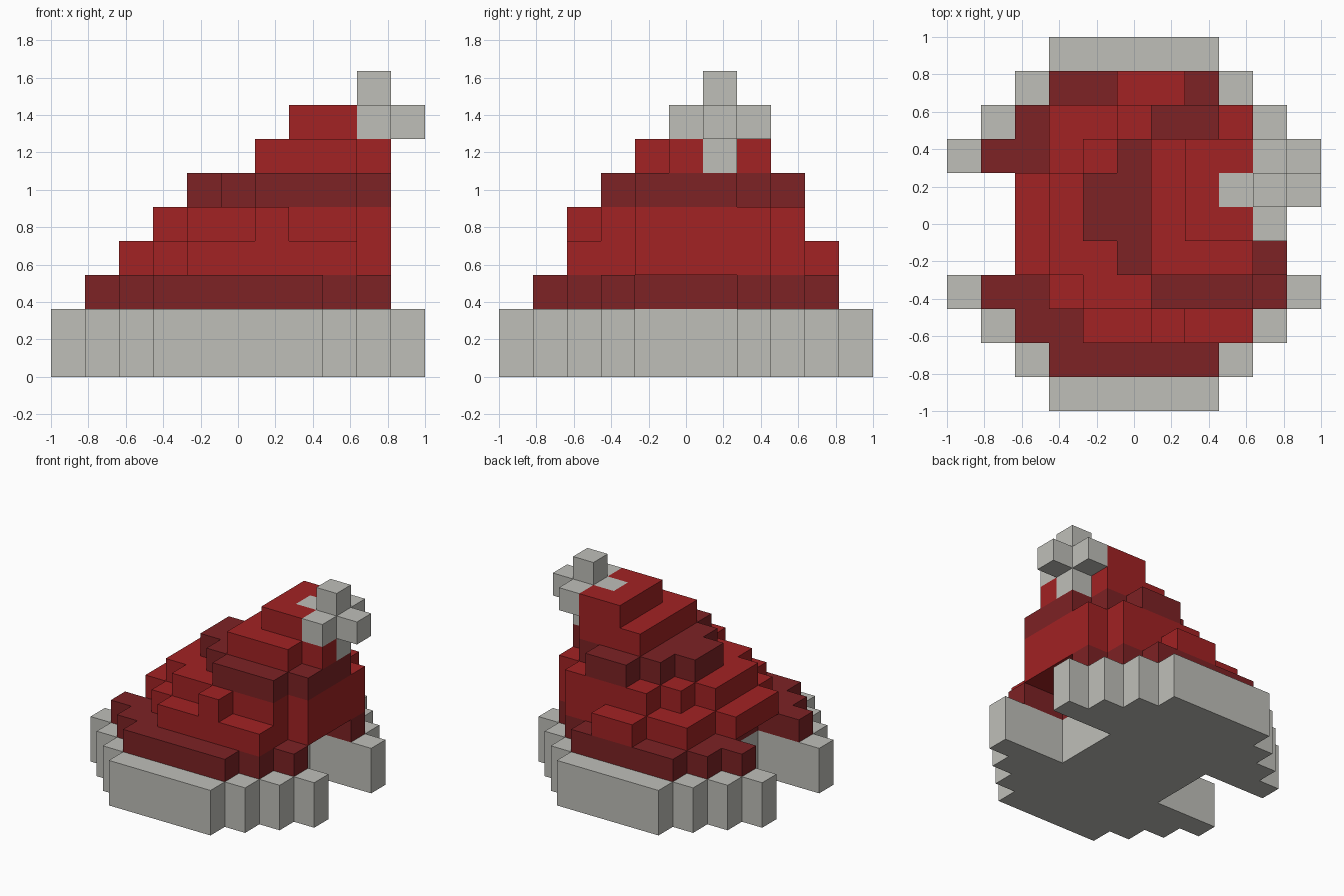
import bpy, bmesh
from mathutils import Vector

if "Cube" in bpy.data.objects:
    bpy.data.objects.remove(bpy.data.objects["Cube"])

U = 2 / 11  # edge of one block; the plan is an 11 x 11 grid


def material(name, rgb):
    m = bpy.data.materials.new(name)
    m.diffuse_color = (*rgb, 1)
    m.use_nodes = True
    m.node_tree.nodes["Principled BSDF"].inputs["Base Color"].default_value = m.diffuse_color
    return m


WHITE = material("wool white", (0.52, 0.52, 0.485))
RED = material("bright red", (0.36, 0.016, 0.017))
DARK = material("dark red", (0.205, 0.016, 0.018))


def slab(layers, rows):
    """Blocks for the given layers; rows maps y row -> (first, last) x cell."""
    return {(x, y, z) for z in layers
            for y, (a, b) in rows.items() for x in range(a, b + 1)}


# Fluffy brim with a notch at each side
brim = slab((0, 1), {0: (3, 7), 1: (2, 8), 2: (1, 9), 3: (0, 10),
                     4: (3, 7), 5: (3, 7), 6: (3, 7),
                     7: (0, 10), 8: (1, 9), 9: (2, 8), 10: (3, 7)})

# Dark band directly above the brim
lower_band = slab((2,), {1: (3, 7), 2: (2, 8), 3: (1, 9),
                         4: (3, 7), 5: (3, 7), 6: (3, 7),
                         7: (1, 9), 8: (2, 8), 9: (3, 7)})

# Two bright layers of the hat body
body = slab((3,), {2: (4, 8), 3: (3, 8), 4: (2, 9), 5: (2, 9), 6: (2, 9),
                   7: (3, 9), 8: (3, 8), 9: (5, 6)})
body |= slab((4,), {2: (6, 6), 3: (4, 8), 4: (3, 9), 5: (3, 9), 6: (3, 9),
                    7: (4, 9), 8: (5, 8)})

# Dark band around the upper part
upper_band = slab((5,), {3: (6, 8), 4: (5, 9), 5: (4, 9), 6: (4, 9),
                         7: (5, 8), 8: (6, 7)})

# Pompom: a centre block with one block on each of its six sides
cx, cy, cz = 9, 6, 7
pompom = {(cx, cy, cz)}
for d in (-1, 1):
    pompom |= {(cx + d, cy, cz), (cx, cy + d, cz), (cx, cy, cz + d)}

# Bright tip, leaving room for the pompom
tip = slab((6,), {4: (6, 8), 5: (6, 9), 6: (6, 8), 7: (6, 8)})
tip |= slab((7,), {5: (7, 8), 6: (7, 8), 7: (7, 8)})
tip -= pompom

PARTS = [("brim", brim, WHITE), ("lower_band", lower_band, DARK),
         ("hat_body", body, RED), ("upper_band", upper_band, DARK),
         ("hat_tip", tip, RED), ("pompom", pompom, WHITE)]
SOLID = set().union(*(cells for _, cells, _ in PARTS))


def build(name, cells, mat):
    """Make one mesh from the outer sides of the blocks."""
    bm = bmesh.new()
    for c in sorted(cells):
        centre = Vector((c[0] - 5, c[1] - 5, c[2] + 0.5))
        for axis in range(3):
            for s in (-1, 1):
                n = [0, 0, 0]
                n[axis] = s
                if tuple(c[i] + n[i] for i in range(3)) in SOLID:
                    continue
                n = Vector(n)
                t = Vector((0, 0, 0))
                t[(axis + 1) % 3] = 1
                b = n.cross(t)
                bm.faces.new([bm.verts.new((centre + (n + t * p + b * q) / 2) * U)
                              for p, q in ((-1, -1), (1, -1), (1, 1), (-1, 1))])
    bmesh.ops.remove_doubles(bm, verts=bm.verts, dist=0.001)
    mesh = bpy.data.meshes.new(name)
    bm.to_mesh(mesh)
    bm.free()
    mesh.materials.append(mat)
    bpy.context.collection.objects.link(bpy.data.objects.new(name, mesh))


for part in PARTS:
    build(*part)
